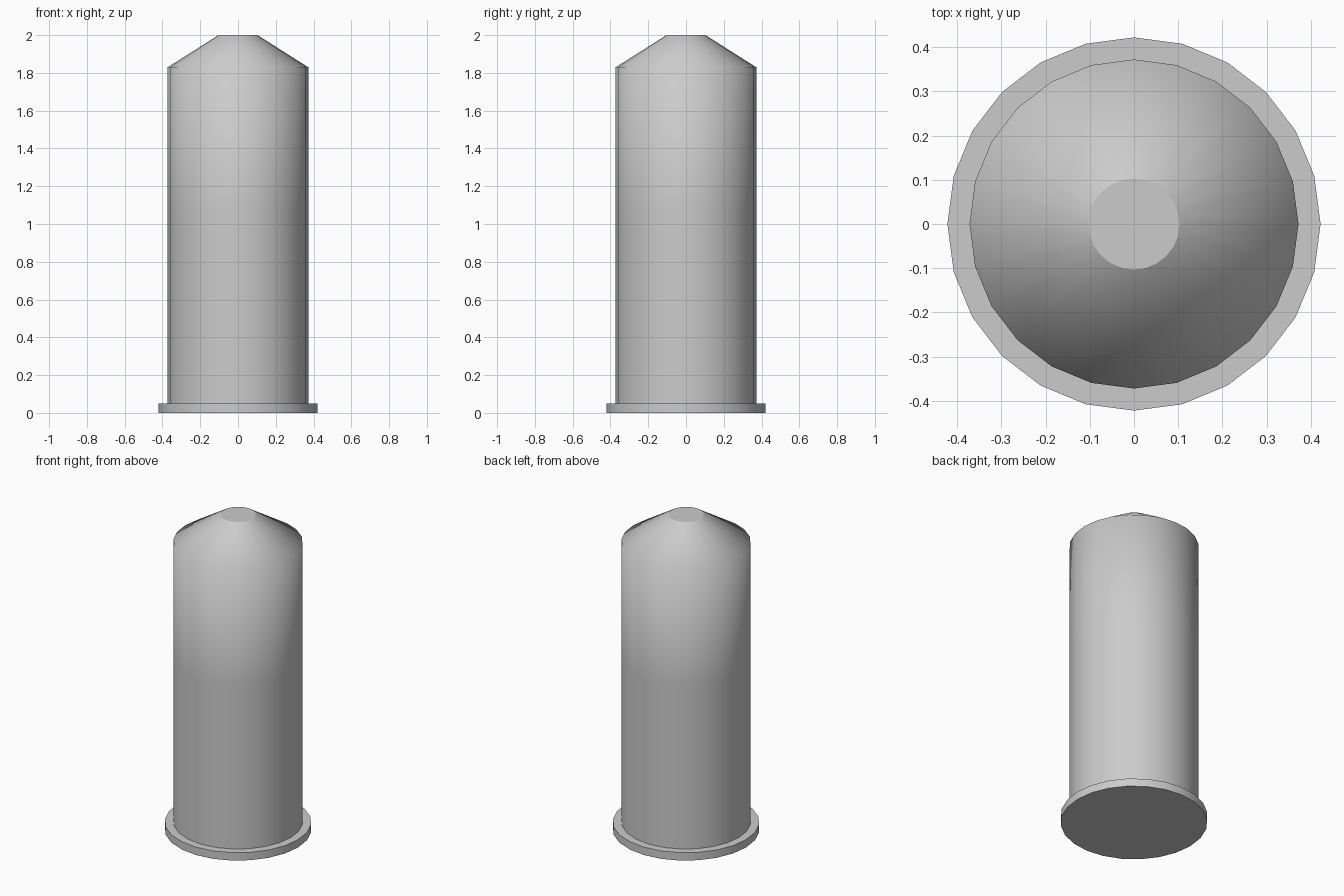
import bpy, bmesh
from math import cos, sin, tau

SIDES = 24

if "Cube" in bpy.data.objects:
    bpy.data.objects.remove(bpy.data.objects["Cube"])

# One plain grey for the whole model
grey = bpy.data.materials.new("light grey")
grey.use_nodes = True
colour = (0.6, 0.6, 0.6, 1)
grey.diffuse_color = colour
grey.node_tree.nodes["Principled BSDF"].inputs["Base Color"].default_value = colour


def lathe(name, profile, cap_bottom):
    """Turn (radius, height) points around z; sides smooth, caps flat."""
    bm = bmesh.new()
    rings = [[bm.verts.new((r * cos(tau * i / SIDES), r * sin(tau * i / SIDES), z))
              for i in range(SIDES)] for r, z in profile]
    for low, high in zip(rings, rings[1:]):
        for i in range(SIDES):
            j = (i + 1) % SIDES
            bm.faces.new((low[i], low[j], high[j], high[i])).smooth = True
    caps = [bm.faces.new(rings[-1])]
    if cap_bottom:
        caps.append(bm.faces.new(rings[0][::-1]))
    for cap in caps:
        cap.smooth = False
        for edge in cap.edges:
            edge.smooth = False
    mesh = bpy.data.meshes.new(name)
    bm.to_mesh(mesh)
    bm.free()
    mesh.materials.append(grey)
    obj = bpy.data.objects.new(name, mesh)
    bpy.context.collection.objects.link(obj)
    return obj


# Thin foot flange
lathe("base_flange", [(0.422, 0), (0.422, 0.05)], True)

# Tall body softly shaded into its truncated cone top
lathe("body", [(0.372, 0.05), (0.372, 1.08), (0.372, 1.83), (0.103, 2)], False)
